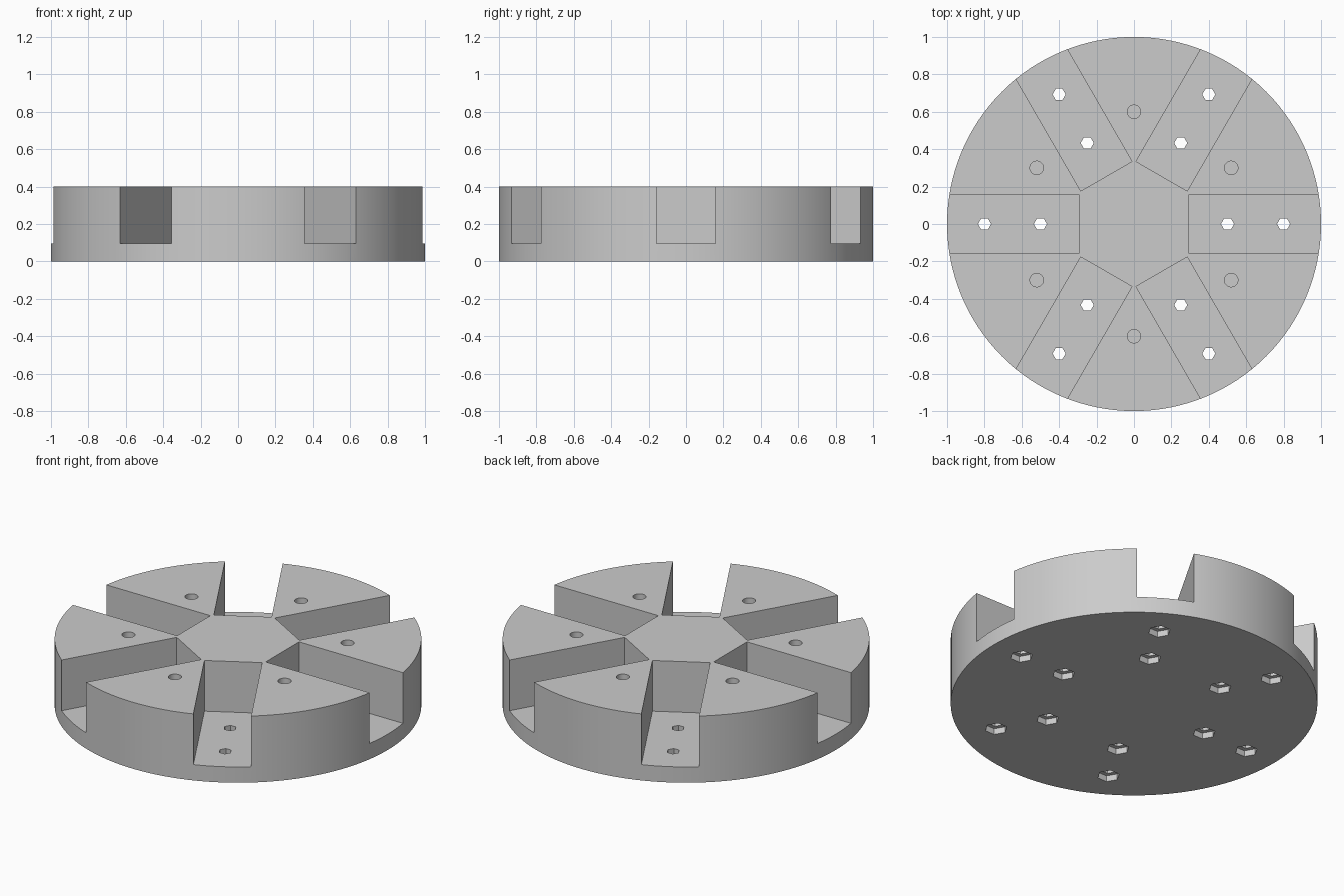
import bpy, bmesh, math
from mathutils import Matrix

cube = bpy.data.objects.get("Cube")
if cube:
    bpy.data.objects.remove(cube, do_unlink=True)

HEIGHT, FLOOR = 0.4, 0.095
SLOT_START, SLOT_WIDTH = 0.295, 0.316

grey = bpy.data.materials.new("light grey")
grey.use_nodes = True
colour = (0.6, 0.6, 0.6, 1)
grey.diffuse_color = colour
grey.node_tree.nodes["Principled BSDF"].inputs["Base Color"].default_value = colour


def make_object(name, bm):
    mesh = bpy.data.meshes.new(name)
    bm.to_mesh(mesh)
    bm.free()
    mesh.materials.append(grey)
    obj = bpy.data.objects.new(name, mesh)
    bpy.context.collection.objects.link(obj)
    return obj


def add_prism(bm, radius, z0, z1, sides, distance=0, angle=0):
    """Upright prism with a corner pointing along the given direction."""
    place = (Matrix.Rotation(angle, 4, 'Z')
             @ Matrix.Translation((distance, 0, (z0 + z1) / 2)))
    made = bmesh.ops.create_cone(bm, cap_ends=True, segments=sides, radius1=radius,
                                 radius2=radius, depth=z1 - z0)
    # First corner is turned onto the x axis
    v = made["verts"][0].co
    turn = Matrix.Rotation(-math.atan2(v.y, v.x), 4, 'Z')
    bmesh.ops.transform(bm, matrix=place @ turn, verts=made["verts"])


def add_slot(bm, angle):
    length = 1.2 - SLOT_START
    top = HEIGHT + 0.1
    place = (Matrix.Rotation(angle, 4, 'Z')
             @ Matrix.Translation((SLOT_START + length / 2, 0, (FLOOR + top) / 2))
             @ Matrix.Diagonal((length, SLOT_WIDTH, top - FLOOR, 1)))
    bmesh.ops.create_cube(bm, size=1, matrix=place)


# Solid round body
bm = bmesh.new()
add_prism(bm, 1, 0, HEIGHT, 128)
body = make_object("slotted_disc", bm)

# Cutters: radial slots, nut pockets, bolt bores and blind holes
slots, pockets, bores, blinds = (bmesh.new() for _ in range(4))
for i in range(6):
    angle = math.radians(60 * i)
    add_slot(slots, angle)
    for distance in (0.5, 0.8):
        add_prism(pockets, 0.062, -0.1, 0.036, 6, distance, angle)
        add_prism(bores, 0.035, -0.2, 0.2, 6, distance, angle)
    add_prism(blinds, 0.036, 0.2, HEIGHT + 0.1, 32, 0.6, angle + math.radians(30))

cutters = []
for name, cut in (("slot_cutter", slots), ("nut_pocket_cutter", pockets),
                  ("bolt_bore_cutter", bores), ("blind_hole_cutter", blinds)):
    cutter = make_object(name, cut)
    cutter.hide_render = True
    cutters.append(cutter)
    mod = body.modifiers.new(name, 'BOOLEAN')
    mod.operation, mod.solver, mod.object = 'DIFFERENCE', 'EXACT', cutter

# Bake the cuts into the body and drop the cutters
bpy.context.view_layer.update()
graph = bpy.context.evaluated_depsgraph_get()
cut_mesh = bpy.data.meshes.new_from_object(body.evaluated_get(graph))
body.modifiers.clear()
body.data = cut_mesh
cut_mesh.materials.clear()
cut_mesh.materials.append(grey)
for poly in cut_mesh.polygons:
    poly.material_index = 0
for cutter in cutters:
    bpy.data.objects.remove(cutter, do_unlink=True)

# Smooth rim, sharp edges
bpy.ops.object.select_all(action='DESELECT')
body.select_set(True)
bpy.context.view_layer.objects.active = body
bpy.ops.object.shade_smooth_by_angle(angle=math.radians(30))
